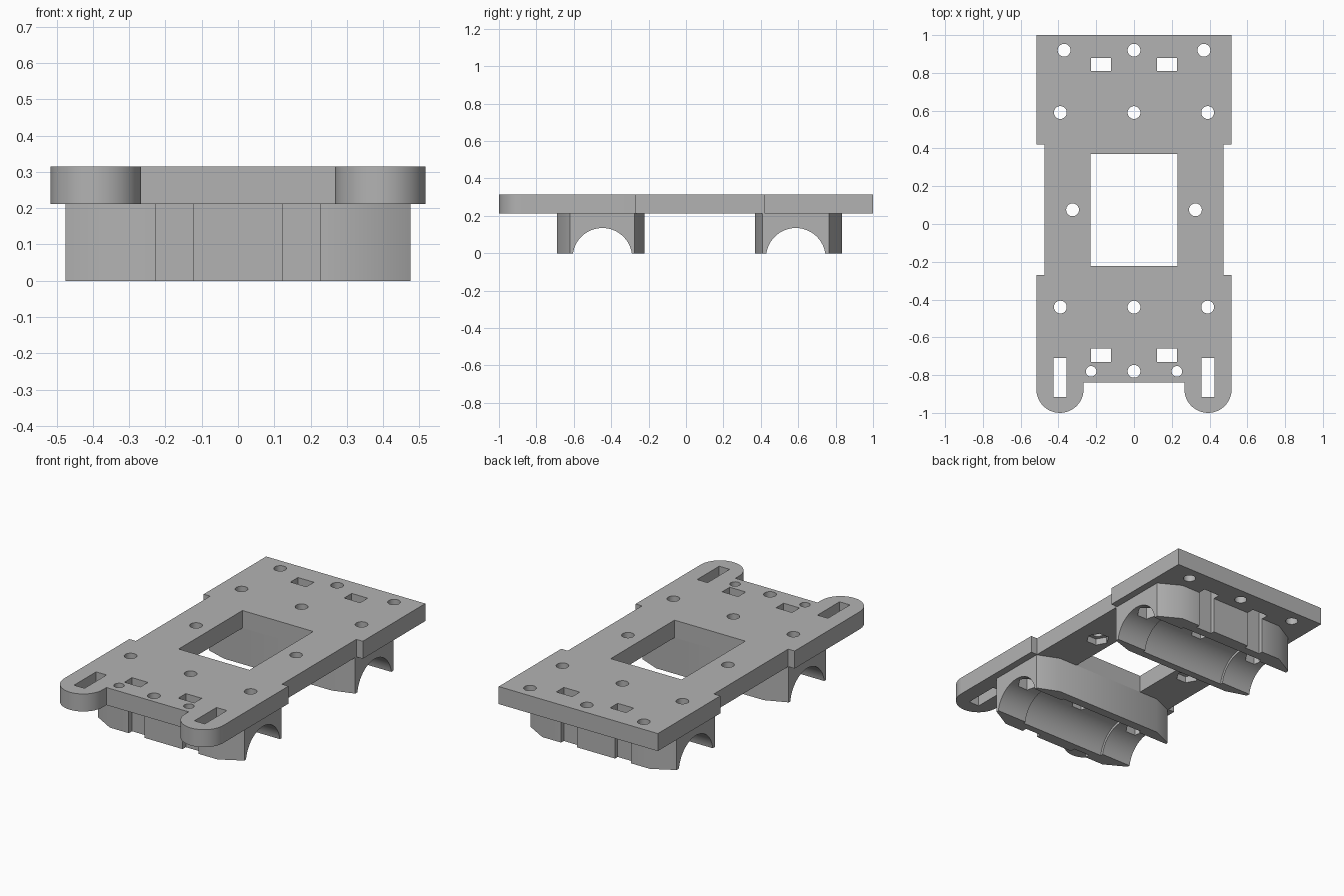
import bpy, bmesh
from math import pi, cos, sin, radians
from mathutils import Matrix

if "Cube" in bpy.data.objects:
    bpy.data.objects.remove(bpy.data.objects["Cube"], do_unlink=True)

grey = bpy.data.materials.new("plain grey")
grey.use_nodes = True
grey.diffuse_color = (0.45, 0.45, 0.45, 1)
grey.node_tree.nodes["Principled BSDF"].inputs["Base Color"].default_value = grey.diffuse_color

TOP, SEAM = 0.315, 0.212


def make(name, bm):
    bmesh.ops.recalc_face_normals(bm, faces=bm.faces)
    mesh = bpy.data.meshes.new(name)
    bm.to_mesh(mesh)
    bm.free()
    mesh.materials.append(grey)
    ob = bpy.data.objects.new(name, mesh)
    bpy.context.collection.objects.link(ob)
    return ob


def add_prism(bm, points, z0, z1):
    face = bm.faces.new([bm.verts.new((x, y, z0)) for x, y in points])
    out = bmesh.ops.extrude_face_region(bm, geom=[face])
    verts = [g for g in out["geom"] if isinstance(g, bmesh.types.BMVert)]
    bmesh.ops.translate(bm, verts=verts, vec=(0, 0, z1 - z0))


def disc(x, y, r, n):
    return [(x + r * cos(2 * pi * i / n), y + r * sin(2 * pi * i / n)) for i in range(n)]


def rect(x0, x1, y0, y1):
    return [(x0, y0), (x1, y0), (x1, y1), (x0, y1)]


def mirrored(half):
    return half + [(-x, y) for x, y in reversed(half)]


def cutter(name, outlines, z0=-0.1, z1=0.4):
    bm = bmesh.new()
    for points in outlines:
        add_prism(bm, points, z0, z1)
    ob = make(name, bm)
    ob.hide_render = True
    return ob


def bore(name, y, r, length):
    bm = bmesh.new()
    bmesh.ops.create_cone(bm, cap_ends=True, segments=96, radius1=r, radius2=r, depth=length,
                          matrix=Matrix.Translation((0, y, -0.024)) @ Matrix.Rotation(pi / 2, 4, "Y"))
    ob = make(name, bm)
    ob.hide_render = True
    return ob


def carve(ob, cutters):
    bpy.ops.object.select_all(action="DESELECT")
    bpy.context.view_layer.objects.active = ob
    ob.select_set(True)
    for c in cutters:
        mod = ob.modifiers.new("cut", "BOOLEAN")
        mod.operation, mod.solver, mod.object = "DIFFERENCE", "EXACT", c
        bpy.ops.object.modifier_apply(modifier=mod.name)
    bpy.ops.object.shade_smooth_by_angle(angle=radians(30))


# Plate outline: waisted sides and two rounded front lugs
lug = [(0.392 + 0.125 * cos(a), -0.875 + 0.125 * sin(a))
       for a in [-pi + pi * i / 24 for i in range(25)]]
half = [(0.267, -0.84)] + lug + [(0.517, -0.27), (0.475, -0.27), (0.475, 0.42), (0.517, 0.42), (0.517, 1)]
bm = bmesh.new()
add_prism(bm, mirrored(half), SEAM, TOP)
plate = make("carriage_plate", bm)

# Bearing blocks with chamfered corners
def block(name, front, front_corner, back_corner, back):
    bm = bmesh.new()
    add_prism(bm, mirrored([(0.35, front), (0.475, front_corner),
                            (0.475, back_corner), (0.35, back)]), 0, SEAM)
    return make(name, bm)


front_block = block("front_bearing_block", -0.69, -0.62, -0.275, -0.222)
back_block = block("back_bearing_block", 0.37, 0.41, 0.765, 0.835)

# Cutters: screw holes, nut pockets, tie slots, lug slots and window
nuts = [(x, y) for y in (-0.44, 0.59) for x in (-0.39, 0, 0.39)] + [(-0.325, 0.075), (0.325, 0.075)]
plain = [(-0.37, 0.92), (0, 0.92), (0.37, 0.92), (0, -0.78)]
holes = [disc(x, y, 0.034, 32) for x, y in nuts + plain]
holes += [disc(x, -0.78, 0.028, 32) for x in (-0.227, 0.227)]
hole_cut = cutter("hole_cutter", holes)
nut_cut = cutter("nut_cutter", [disc(x, y, 0.064, 6) for x, y in nuts], z1=0.25)
slots = []
for s in (-1, 1):
    slots += [rect(s * 0.123, s * 0.227, 0.81, 0.88), rect(s * 0.123, s * 0.227, -0.73, -0.66),
              rect(s * 0.357, s * 0.425, -0.915, -0.71)]
slot_cut = cutter("slot_cutter", slots)
window_cut = cutter("window_cutter", [rect(-0.23, 0.23, -0.222, 0.37)])

helpers = [hole_cut, nut_cut, slot_cut, window_cut]
carve(plate, helpers)

# Rod tunnels with a wider bearing seat in the middle
for ob, y in ((front_block, -0.447), (back_block, 0.587)):
    tunnel = bore("tunnel_cutter", y, 0.159, 1.2)
    seat = bore("seat_cutter", y, 0.175, 0.56)
    carve(ob, [tunnel, seat, slot_cut, nut_cut, hole_cut])
    helpers += [tunnel, seat]

for h in helpers:
    bpy.data.objects.remove(h, do_unlink=True)
